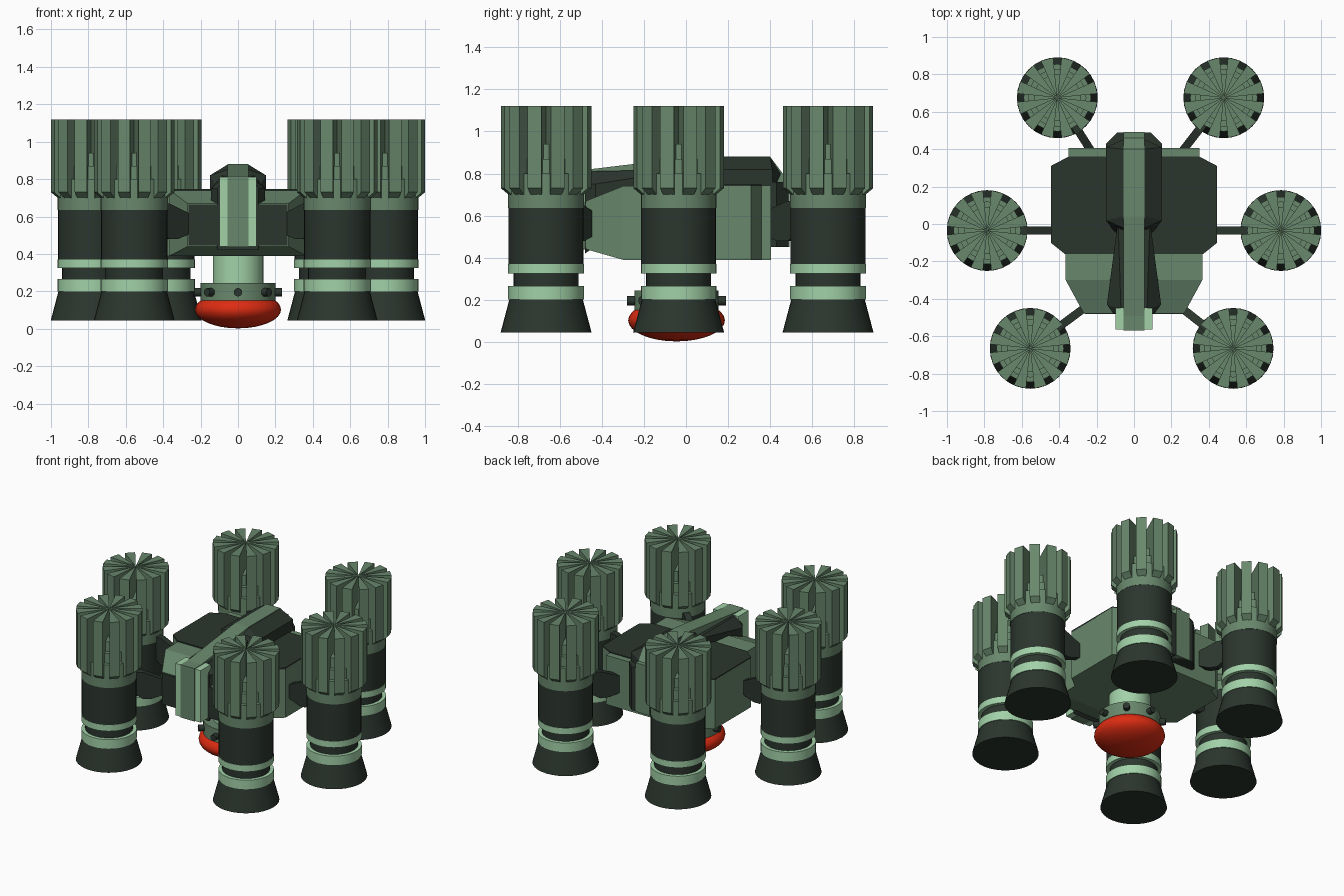
import bpy, bmesh, math
from mathutils import Matrix, Vector

if "Cube" in bpy.data.objects:
    bpy.data.objects.remove(bpy.data.objects["Cube"])


def mat(name, rgb):
    m = bpy.data.materials.new(name)
    m.diffuse_color = (*rgb, 1)
    m.use_nodes = True
    m.node_tree.nodes["Principled BSDF"].inputs["Base Color"].default_value = m.diffuse_color
    return m


DARK = mat("dark_green", (0.024, 0.036, 0.027))
GREEN = mat("mid_green", (0.14, 0.245, 0.15))
LIGHT = mat("pale_green", (0.36, 0.64, 0.39))
RED = mat("red", (0.72, 0.025, 0.006))


def add(name, mesh, loc=(0, 0, 0), smooth=False):
    ob = bpy.data.objects.new(name, mesh)
    bpy.context.collection.objects.link(ob)
    ob.location = loc
    if smooth:
        bpy.ops.object.select_all(action='DESELECT')
        ob.select_set(True)
        bpy.context.view_layer.objects.active = ob
        bpy.ops.object.shade_smooth_by_angle(angle=math.radians(30))
    return ob


def finish(name, bm, material):
    bmesh.ops.remove_doubles(bm, verts=bm.verts, dist=1e-5)
    bmesh.ops.recalc_face_normals(bm, faces=bm.faces)
    me = bpy.data.meshes.new(name)
    bm.to_mesh(me)
    bm.free()
    me.materials.append(material)
    return me


def lathe(name, profile, material, segs=32):
    """Revolve (radius, z) points around z."""
    bm = bmesh.new()
    vs = [bm.verts.new((r, 0, z)) for r, z in profile]
    es = [bm.edges.new(p) for p in zip(vs, vs[1:])]
    bmesh.ops.spin(bm, geom=vs + es, axis=(0, 0, 1), cent=(0, 0, 0),
                   steps=segs, angle=math.tau)
    return finish(name, bm, material)


def drum(name, r0, z0, r1, z1, material):
    return lathe(name, [(0, z0), (r0, z0), (r1, z1), (0, z1)], material)


def hull(name, pts, material, mirror=True):
    """Convex block around points, mirrored over x."""
    bm = bmesh.new()
    for p in pts:
        for s in ((1, -1) if mirror and p[0] else (1,)):
            bm.verts.new((s * p[0], p[1], p[2]))
    bmesh.ops.convex_hull(bm, input=bm.verts)
    bmesh.ops.dissolve_limit(bm, angle_limit=0.01, verts=bm.verts, edges=bm.edges)
    return add(name, finish(name, bm, material))


def prism(name, outline, z0, z1, material):
    return hull(name, [(x, y, z) for x, y in outline for z in (z0, z1)], material)


# Fins: twelve wedges meeting at the pod axis
def fin_mesh():
    bm = bmesh.new()
    half = math.radians(9)
    prof = [(0, 0.70), (0.18, 0.70), (0.216, 0.73), (0.216, 1.12), (0, 1.12)]
    for i in range(12):
        c = i * math.tau / 12 + math.radians(15)
        sides = []
        for a in (c - half, c + half):
            vs = [bm.verts.new((r * math.cos(a), r * math.sin(a), z)) for r, z in prof]
            bm.faces.new(vs)
            sides.append(vs)
        for j in range(4):
            bm.faces.new((sides[0][j], sides[0][j + 1], sides[1][j + 1], sides[1][j]))
    bmesh.ops.recalc_face_normals(bm, faces=bm.faces)
    me = bpy.data.meshes.new("fins")
    bm.to_mesh(me)
    bm.free()
    me.materials.append(GREEN)
    return me


# Pod parts, shared by all six pods
pod_parts = {
    "nozzle": drum("nozzle", 0.216, 0.045, 0.175, 0.20, DARK),
    "lower_band": drum("lower_band", 0.18, 0.20, 0.18, 0.265, LIGHT),
    "neck": drum("neck", 0.155, 0.265, 0.155, 0.325, DARK),
    "upper_band": drum("upper_band", 0.18, 0.325, 0.18, 0.37, LIGHT),
    "barrel": drum("barrel", 0.178, 0.37, 0.178, 0.635, DARK),
    "stepped_core": lathe("stepped_core", [
        (0, 0.635), (0.18, 0.635), (0.18, 0.80), (0.155, 0.80), (0.155, 0.87),
        (0.125, 0.87), (0.125, 0.94), (0, 0.94)], GREEN),
}
fins = fin_mesh()

# pod centre and where its arm meets the body
PODS = [((-0.41, 0.675), (-0.21, 0.36)), ((0.48, 0.675), (0.22, 0.34)),
        ((-0.785, -0.035), (-0.42, -0.035)), ((0.785, -0.035), (0.42, -0.035)),
        ((-0.555, -0.665), (-0.24, -0.43)), ((0.53, -0.665), (0.23, -0.43))]

for n, (c, root) in enumerate(PODS):
    for part, me in pod_parts.items():
        add(f"pod_{n}_{part}", me, (*c, 0), True)
    add(f"pod_{n}_fins", fins, (*c, 0))
    # Arm: thin plate that deepens towards the pod
    a, b = Vector(root), Vector(c)
    d = (b - a).normalized()
    side = Vector((-d.y, d.x)) * 0.022
    b = b - d * 0.16
    pts = []
    for t, lo, hi in ((0, 0.52, 0.60), (0.5, 0.48, 0.64), (0.75, 0.48, 0.67), (1, 0.52, 0.67)):
        q = a.lerp(b, t)
        pts += [(*(q + s * side), z) for s in (1, -1) for z in (lo, hi)]
    hull(f"arm_{n}", pts, DARK, mirror=False)

# Main body with dark roof
outline = [(0.365, -0.16), (0.445, -0.10), (0.445, 0.31), (0.35, 0.36)]
prism("body", outline, 0.39, 0.74, GREEN)
prism("roof", [(0.37, -0.16)] + outline[1:], 0.735, 0.748, DARK)
prism("rear_block", [(0.35, 0.30), (0.35, 0.405)], 0.39, 0.742, GREEN)
hull("nose", [(0.365, y, z) for y in (-0.10, -0.30) for z in (0.39, 0.74)]
     + [(0.27, -0.475, 0.44), (0.27, -0.475, 0.67)], GREEN)
prism("front_panel", [(0.265, -0.47), (0.265, -0.482)], 0.445, 0.665, DARK)

# Spine along the top
hull("front_spine", [(0.145, -0.43, 0.60), (0.145, -0.43, 0.75), (0.11, -0.48, 0.42),
                     (0.11, -0.48, 0.75), (0.07, -0.46, 0.81), (0.09, -0.05, 0.70),
                     (0.085, 0.02, 0.82), (0.06, -0.20, 0.81)], DARK)
hull("rear_spine", [(0.09, -0.06, 0.72), (0.15, 0.02, 0.70), (0.15, 0.02, 0.82),
                    (0.06, -0.02, 0.85), (0.06, 0.04, 0.875), (0.06, 0.40, 0.875),
                    (0.15, 0.41, 0.70), (0.15, 0.41, 0.82), (0.06, 0.45, 0.80)], DARK)
prism("rear_column", [(0.15, 0.38), (0.15, 0.43), (0.09, 0.488)], 0.45, 0.76, DARK)
hull("spine_strip", [(0.055, -0.50, 0.70), (0.055, -0.50, 0.815), (0.055, -0.20, 0.815),
                     (0.055, 0.04, 0.88), (0.055, 0.40, 0.88), (0.055, 0.46, 0.80),
                     (0.055, 0.46, 0.70)], GREEN)
prism("rear_strip", [(0.055, 0.42), (0.055, 0.492)], 0.45, 0.80, GREEN)

# Front pillar: pale flanks with a green centre strip
prism("front_pillar", [(0.10, -0.45), (0.10, -0.565)], 0.44, 0.812, LIGHT)
prism("front_pillar_strip", [(0.055, -0.45), (0.055, -0.57)], 0.438, 0.816, GREEN)

# Sensor turret underneath
T = (0, -0.045, 0)
add("turret_neck", drum("turret_neck", 0.135, 0.22, 0.135, 0.40, LIGHT), T, True)
add("turret_ring", drum("turret_ring", 0.20, 0.13, 0.20, 0.245, GREEN), T, True)
lens = [(0.23 * math.sin(math.pi * i / 16), 0.102 - 0.1 * math.cos(math.pi * i / 16))
        for i in range(17)]
add("turret_lens", lathe("turret_lens", lens, RED), T, True)
knob = drum("turret_knob", 0.022, 0, 0.022, 0.06, DARK)
for i in range(8):
    a = i * math.tau / 8
    ob = add(f"turret_knob_{i}", knob, smooth=True)
    ob.matrix_world = (Matrix.Translation(T) @ Matrix.Rotation(a, 4, 'Z')
                       @ Matrix.Translation((0.175, 0, 0.195))
                       @ Matrix.Rotation(math.pi / 2, 4, 'Y'))
